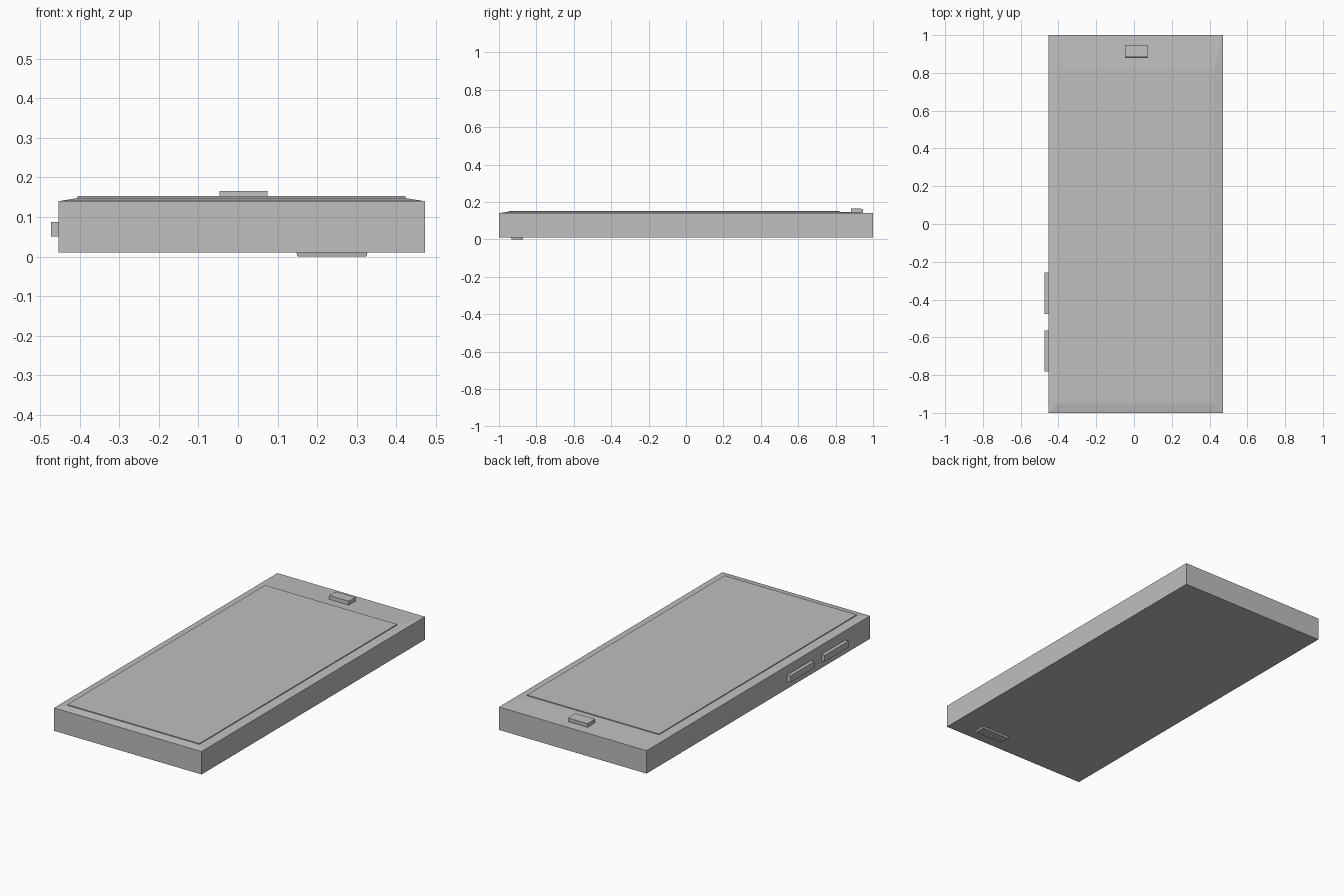
import bpy
import bmesh
from math import atan2

default = bpy.data.objects.get("Cube")
if default:
    bpy.data.objects.remove(default, do_unlink=True)

# Single plain grey finish
grey = bpy.data.materials.new("plain grey")
grey.use_nodes = True
colour = (0.52, 0.52, 0.52, 1)
grey.diffuse_color = colour
grey.node_tree.nodes["Principled BSDF"].inputs["Base Color"].default_value = colour


def stack(name, rings):
    """Capped solid through rectangular rings (x0, x1, y0, y1, z), lowest first."""
    bm = bmesh.new()
    loops = [[bm.verts.new(p) for p in ((x0, y0, z), (x1, y0, z), (x1, y1, z), (x0, y1, z))]
             for x0, x1, y0, y1, z in rings]
    bm.faces.new(loops[0][::-1])
    for low, high in zip(loops, loops[1:]):
        for i in range(4):
            j = (i + 1) % 4
            bm.faces.new((low[i], low[j], high[j], high[i]))
    bm.faces.new(loops[-1])
    mesh = bpy.data.meshes.new(name)
    bm.to_mesh(mesh)
    bm.free()
    mesh.materials.append(grey)
    obj = bpy.data.objects.new(name, mesh)
    bpy.context.collection.objects.link(obj)
    return obj


def box(name, x, y, z):
    return stack(name, [(*x, *y, z[0]), (*x, *y, z[1])])


LEFT, RIGHT = -0.453, 0.472
RIM, SCREEN_BASE = 0.14, 0.148
screen_area = (-0.405, 0.423, -0.95, 0.82)

# Case with a shallow sloped rim rising to the screen
stack("case", [(LEFT, RIGHT, -1, 1, 0.01),
               (LEFT, RIGHT, -1, 1, RIM),
               (*screen_area, SCREEN_BASE)])

# Raised screen plate
box("screen", screen_area[:2], screen_area[2:], (SCREEN_BASE - 0.001, 0.153))

# Earpiece block lying on the sloped rear rim
earpiece = box("earpiece", (-0.061, 0.061), (-0.032, 0.032), (-0.014, 0.009))
earpiece.location = (0.014, 0.915, 0.156)
earpiece.rotation_euler.x = -atan2(SCREEN_BASE - RIM, 1 - screen_area[3])

# Two side buttons
for label, y in (("upper", (-0.476, -0.258)), ("lower", (-0.78, -0.565))):
    box(label + "_side_button", (-0.473, LEFT + 0.01), y, (0.051, 0.087))

# Small tab underneath, slightly tapered
stack("underside_tab", [(0.15, 0.325, -0.933, -0.872, 0),
                        (0.147, 0.327, -0.935, -0.87, 0.012)])
